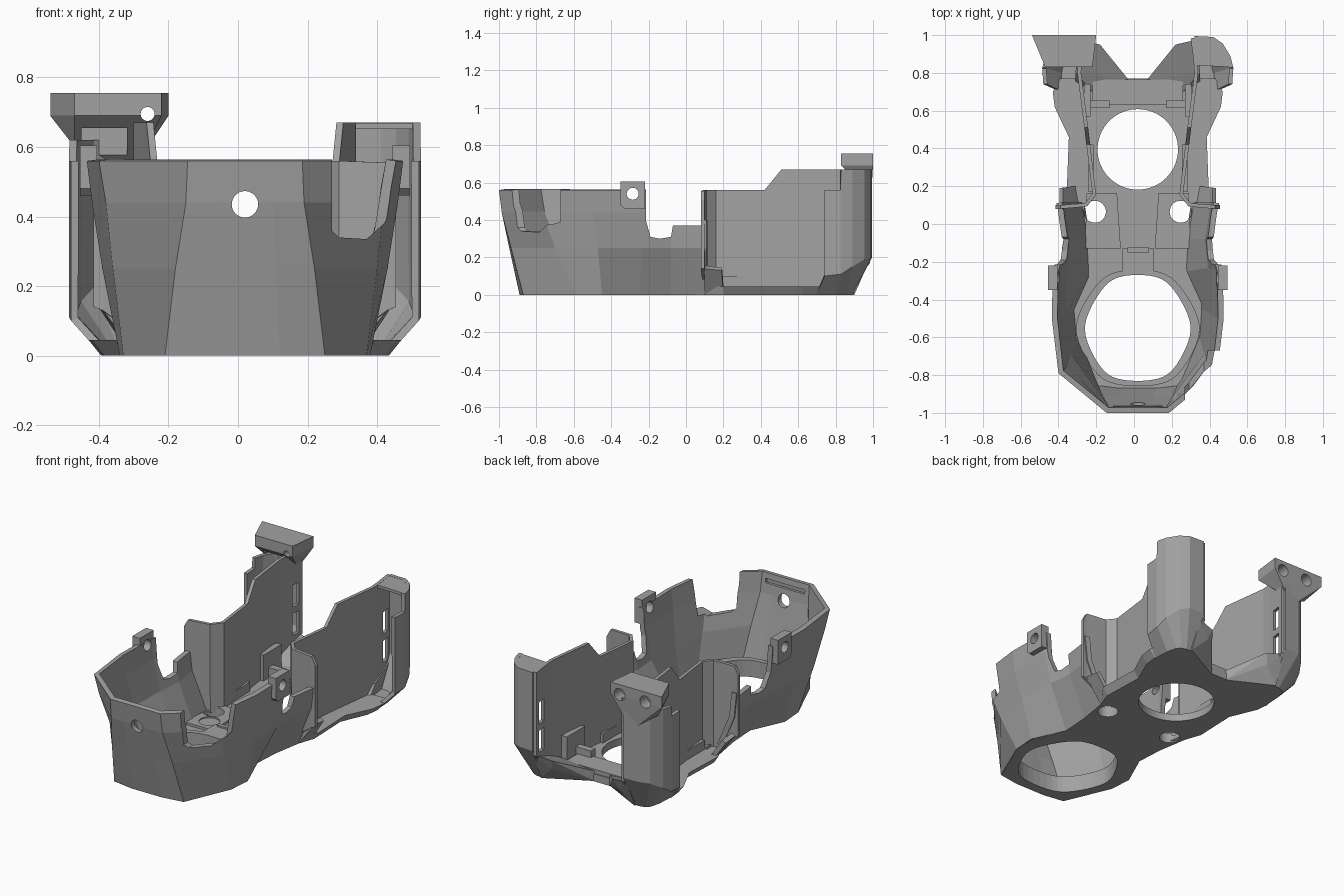
import bpy, bmesh, math
from mathutils import Vector

CX = 0.02  # symmetry plane of the shell

cube = bpy.data.objects.get("Cube")
if cube:
    bpy.data.objects.remove(cube)

grey = bpy.data.materials.new("plain grey")
grey.use_nodes = True
colour = (0.36, 0.36, 0.36, 1)
grey.diffuse_color = colour
grey.node_tree.nodes["Principled BSDF"].inputs["Base Color"].default_value = colour


def finish(name, bm, fix=True):
    if fix:
        bmesh.ops.recalc_face_normals(bm, faces=bm.faces)
    bmesh.ops.translate(bm, verts=bm.verts, vec=(CX, 0, 0))
    me = bpy.data.meshes.new(name)
    bm.to_mesh(me)
    bm.free()
    me.materials.append(grey)
    ob = bpy.data.objects.new(name, me)
    bpy.context.scene.collection.objects.link(ob)
    return ob


def apply(ob, mod):
    bpy.context.view_layer.objects.active = ob
    bpy.ops.object.modifier_apply(modifier=mod.name)


def cut(ob, cutter):
    mod = ob.modifiers.new("cut", 'BOOLEAN')
    mod.operation, mod.object, mod.solver = 'DIFFERENCE', cutter, 'EXACT'
    apply(ob, mod)
    bpy.data.objects.remove(cutter)


def prism(name, pts, a, b, axis="z"):
    """Extrude a 2D outline from a to b along an axis."""
    place = {"x": lambda u, v, w: (w, u, v), "y": lambda u, v, w: (u, w, v),
             "z": lambda u, v, w: (u, v, w)}[axis]
    bm = bmesh.new()
    lo = [bm.verts.new(place(u, v, a)) for u, v in pts]
    hi = [bm.verts.new(place(u, v, b)) for u, v in pts]
    bm.faces.new(lo)
    bm.faces.new(hi)
    for i in range(len(pts)):
        j = (i + 1) % len(pts)
        bm.faces.new((lo[i], lo[j], hi[j], hi[i]))
    return finish(name, bm)


def box(name, x0, x1, y0, y1, z0, z1):
    return prism(name, [(x0, y0), (x1, y0), (x1, y1), (x0, y1)], z0, z1)


def disc(u, v, r, n=48):
    return [(u + r * math.cos(i * math.tau / n), v + r * math.sin(i * math.tau / n))
            for i in range(n)]


def hull(name, pts):
    bm = bmesh.new()
    for p in pts:
        bm.verts.new(p)
    bmesh.ops.convex_hull(bm, input=bm.verts)
    loose = [v for v in bm.verts if not v.link_faces]
    bmesh.ops.delete(bm, geom=loose, context='VERTS')
    return finish(name, bm)


def shell(name, rows, thick):
    """Skin a strip of rows and thicken it inwards."""
    bm = bmesh.new()
    vs = [[bm.verts.new(p) for p in row] for row in rows]
    for a, b in zip(vs, vs[1:]):
        for i in range(len(a) - 1):
            bm.faces.new((a[i], a[i + 1], b[i + 1], b[i]))
    ob = finish(name, bm, False)
    mod = ob.modifiers.new("thickness", 'SOLIDIFY')
    mod.thickness, mod.offset = thick, -1
    apply(ob, mod)
    return ob


def both(half):
    return [(-p[0], *p[1:]) for p in reversed(half)] + list(half)


def rounded(pts, times=3, ratio=.2):
    for _ in range(times):
        out = []
        for p, q in zip(pts, pts[1:] + pts[:1]):
            p, q = Vector(p), Vector(q)
            out += [tuple(p.lerp(q, ratio)), tuple(p.lerp(q, 1 - ratio))]
        pts, ratio = out, .25
    return pts


# Front bowl: faceted flaring wall, open at the rear
levels = [
    (0, [(.10, -.89), (.23, -.87), (.35, -.59), (.36, -.45), (.27, -.25), (.28, -.08), (.31, .11)]),
    (.25, [(.09, -.945), (.20, -.935), (.38, -.70), (.41, -.47), (.40, -.23), (.385, -.08),
           (.415, .11)]),
    (.44, [(.08, -.985), (.17, -.985), (.40, -.77), (.44, -.50), (.44, -.24), (.41, -.08),
           (.435, .11)]),
    (.56, [(.08, -1.0), (.165, -1.0), (.42, -.79), (.455, -.50), (.45, -.25), (.41, -.08),
           (.44, .11)]),
]
bowl = shell("front_bowl", [[(x, y, z) for x, y in both(h)] for z, h in levels], .03)
cut(bowl, prism("side_gap", [(-.215, .8), (-.215, .40), (-.19, .31), (-.14, .30), (-.08, .31),
                             (-.07, .37), (.08, .37), (.09, .40), (.2, .40), (.2, .8)], -1, 1, "x"))
cut(bowl, prism("corner_notch", [(.25, .8), (.25, .36), (.27, .34), (.35, .335), (.40, .38),
                                 (.44, .44), (.47, .52), (.6, .8)], -1.1, -.67, "y"))
cut(bowl, prism("front_hole", disc(0, .435, .038), -1.2, -.8, "y"))
cut(bowl, prism("lug_holes", disc(-.285, .54, .032), -1, 1, "x"))
cut(bowl, box("front_groove", -.13, .13, -.978, -.9, .505, .53))

# Floor plate, with ledges outside the rear panels
edge = [(.10, -.885), (.225, -.865), (.345, -.59), (.35, -.45), (.27, -.25), (.28, -.08),
        (.31, .10), (.375, .20), (.365, .46), (.44, .62), (.45, .70), (.41, .77)]
floor = prism("floor_plate", both(edge), 0, .045)
for v in floor.data.vertices:  # chamfered underside at the rear
    if v.co.z < .01 and v.co.y > .15:
        v.co.x = CX + (v.co.x - CX) * .92
opening = rounded([(.15, -.27), (.31, -.55), (.165, -.83),
                   (-.165, -.83), (-.31, -.55), (-.15, -.27)])
cut(floor, prism("duct_cut", opening, -.1, .5))
cut(floor, prism("fan_cut", disc(0, .395, .213, 64), -.1, .5))

# Raised collar around the front opening
grow = [(x * 1.17, -.55 + (y + .55) * 1.1) for x, y in opening]
collar = prism("duct_collar", grow, .005, .10)
cut(collar, prism("collar_cut", opening, -.1, .5))
bridge = box("collar_bridge", -.08, .085, -.26, -.13, .03, .10)
cut(bridge, prism("bridge_cut", opening, -.1, .5))
box("bridge_pad", -.055, .06, -.15, -.125, .04, .11)

# Rear crossbar
bar = box("rear_crossbar", -.24, .24, .63, .765, .04, .07)
cut(bar, prism("bar_cut", disc(0, .395, .225, 64), 0, .2))

# Each side: panel with fin, pod, gusset, lug, floor pad
panel = [(.435, .10, .14, .51), (.41, .10, .13, .555), (.28, .11, .03, .56), (.24, .16, .03, .56),
         (.272, .42, .03, .56), (.283, .51, .03, .67), (.32, .80, .03, .67), (.315, .87, .03, .67),
         (.30, .985, .17, .67)]
pod = [(.30, .995, .2), (.40, .99, .2), (.45, .955, .19), (.49, .89, .15), (.505, .83, .11),
       (.506, .825, .11), (.50, .74, .10)]
pod_base = [(.30, .89), (.34, .89), (.37, .88), (.39, .86), (.405, .80), (.405, .79), (.41, .70)]
for s, side in ((1, "left"), (-1, "right")):
    top = .67 if s > 0 else .62
    path = [(s * x, y, a, b) for x, y, a, b in panel][::s]
    wall = shell(side + "_rear_panel", [[(x, y, a) for x, y, a, b in path],
                                        [(x, y, b) for x, y, a, b in path]], .02)
    for z in (.18, .35):
        cut(wall, box("slot", *sorted((s * .24, s * .40)), .90, .955, z, z + .13))

    # Pod wall, tapering in to a small foot
    foot = [(s * x, y, 0) for x, y in pod_base]
    low = [(s * x, y, z) for x, y, z in pod]
    high = [(s * x, y, top if i < 5 else .56) for i, (x, y, z) in enumerate(pod)]
    shell(side + "_pod", [row[::-s] for row in (foot, low, high)], .022)
    prism(side + "_pod_floor", [(s * x, y) for x, y in pod_base + [(.28, .70)]], 0, .03)
    if s > 0:
        prism("left_pod_cap", [(.305, .84)] + [p[:2] for p in pod[:5]], .652, .669)

    # Sloped gusset between floor and pod
    gusset = [(.05, .765, 0), (.05, .765, .06), (.24, .70, .045), (.33, .72, 0), (.33, .80, .10),
              (.20, .95, .15), (.31, .975, .17), (.22, .93, .09), (.31, .90, 0)]
    hull(side + "_gusset", [(s * x, y, z) for x, y, z in gusset])

    # Low return of the bowl wall below the fin
    skirt = [[(.31, .10, 0), (.33, .20, 0)], [(.415, .10, .14), (.415, .19, .13)]]
    shell(side + "_skirt", [[(s * x, y, z) for x, y, z in row][::s] for row in skirt], .025)

    lug = prism(side + "_lug", [(-.35, .48), (-.33, .46), (-.22, .46), (-.22, .605), (-.35, .605)],
                s * .425, s * .475, "x")
    cut(lug, prism("lug_hole", disc(-.285, .54, .032), -1, 1, "x"))

    pad = prism(side + "_floor_pad", [(s * .09, -.13), (s * .28, -.13), (s * .27, .165),
                                      (s * .11, .165)], .03, .06)
    for ob in (pad, floor):
        cut(ob, prism("screw_hole", disc(s * .227, .065, .058), -.1, .3))
    cut(pad, prism("magnet_recess", disc(s * .178, -.045, .057), .053, .3))

    # Clip posts inside the panel
    box(side + "_clip_arm", s * .15, s * .28, .615, .655, .04, .11)
    box(side + "_clip_post", s * .25, s * .285, .57, .74, .04, .20)
    box(side + "_inner_rail", s * .235, s * .262, .17, .42, .04, .10)

# Screw bracket on top of the right pod
bracket = hull("screw_bracket", [(x, y, z) for z in (.69, .755) for x, y in
                                 ((-.56, 1.0), (-.22, 1.0), (-.24, .83), (-.49, .83))]
               + [(-.49, .93, .60), (-.40, .99, .54), (-.32, .99, .54), (-.28, .92, .61)])
cut(bracket, box("pod_recess", -.47, -.34, .7, .95, .4, .655))
for x, depth, r in ((-.45, .93, .036), (-.28, .93, .036), (-.28, .7, .02)):
    cut(bracket, prism("screw_hole", disc(x, .695, r), depth, 1.1, "y"))
